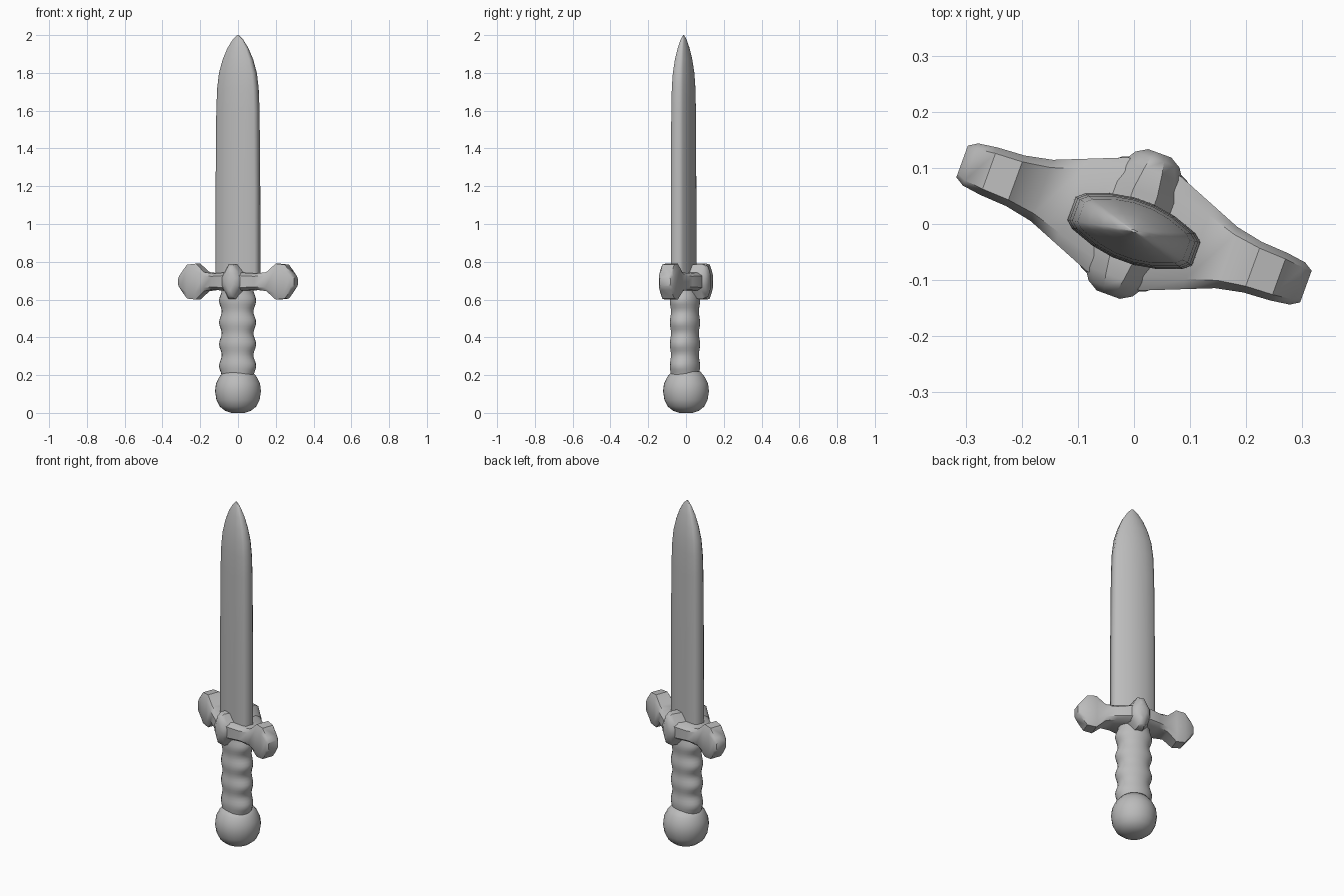
import bpy
import bmesh
import math
from mathutils import Matrix

cube = bpy.data.objects.get("Cube")
if cube:
    bpy.data.objects.remove(cube, do_unlink=True)

# One plain grey for the whole dagger
grey = bpy.data.materials.new("plain grey")
grey.use_nodes = True
colour = (0.5, 0.5, 0.5, 1)
grey.diffuse_color = colour
grey.node_tree.nodes["Principled BSDF"].inputs["Base Color"].default_value = colour

# The dagger is turned slightly about its long axis
TURN = Matrix.Rotation(math.radians(-20), 4, "Z")


def loft(name, rings, angle=40):
    """Skin a list of equal-length rings and cap both ends."""
    bm = bmesh.new()
    loops = [[bm.verts.new(p) for p in ring] for ring in rings]
    n = len(loops[0])
    for a, b in zip(loops, loops[1:]):
        for i in range(n):
            j = (i + 1) % n
            bm.faces.new((a[i], a[j], b[j], b[i]))
    bm.faces.new(loops[0])
    bm.faces.new(loops[-1])
    bmesh.ops.recalc_face_normals(bm, faces=bm.faces)
    bm.transform(TURN)
    mesh = bpy.data.meshes.new(name)
    bm.to_mesh(mesh)
    bm.free()
    mesh.materials.append(grey)
    obj = bpy.data.objects.new(name, mesh)
    bpy.context.collection.objects.link(obj)
    bpy.ops.object.select_all(action="DESELECT")
    obj.select_set(True)
    bpy.context.view_layer.objects.active = obj
    bpy.ops.object.shade_smooth_by_angle(angle=math.radians(angle))
    return obj


def four_way(quarter):
    """Mirror a quarter outline, running from +x towards +y, to a full loop."""
    half = quarter + [(-x, y) for x, y in reversed(quarter)]
    return half + [(-x, -y) for x, y in half]


def circle(n):
    return [(math.cos(math.tau * i / n), math.sin(math.tau * i / n)) for i in range(n)]


# Blade: blunt-edged lens section, drawn in to a rounded point
section = four_way([(0.119, 0.022), (0.105, 0.034), (0.06, 0.05), (0.02, 0.057)])
blade_steps = [(0.68, 1), (1.2, 0.99), (1.6, 0.96), (1.72, 0.92), (1.8, 0.84),
               (1.87, 0.68), (1.93, 0.47), (1.975, 0.24), (2.0, 0.04)]
loft("blade", [[(x * s + 0.004, y * s - 0.012, z) for x, y in section]
               for z, s in blade_steps], 50)

# Crossguard: thick in the middle, flaring to a diamond at each end
arm = [(0.326, 0.03, 0.025), (0.31, 0.04, 0.045), (0.275, 0.045, 0.09),
       (0.225, 0.048, 0.095), (0.175, 0.058, 0.05), (0.12, 0.08, 0.043),
       (0.05, 0.108, 0.048)]
stations = arm + [(-x, y, z) for x, y, z in reversed(arm)]
bar = four_way([(1, 0.65), (0.75, 1)])
loft("crossguard", [[(x, u * hy, 0.695 + v * hz) for u, v in bar]
                    for x, hy, hz in stations], 40)

# Lozenge boss running through the middle of the guard to both faces
lozenge = four_way([(1, 0.25), (0.75, 0.5), (0.3, 1)])
face = [(0.134, 0.022, 0.045), (0.122, 0.042, 0.078), (0.1, 0.056, 0.092),
        (0.06, 0.075, 0.09)]
depths = face + [(-y, a, b) for y, a, b in reversed(face)]
loft("guard_boss", [[(u * a, y, 0.695 + v * b) for u, v in lozenge]
                    for y, a, b in depths], 50)

# Grip: oval, with finger swells strongest along the edges
grip_rings = []
for k in range(33):
    z = 0.15 + 0.52 * k / 32
    swell = 0.008 * math.sin(math.tau * (z - 0.22) / 0.115)
    grip_rings.append([(c * (0.093 + swell * abs(c)), s * (0.075 + 0.4 * swell) - 0.006, z)
                       for c, s in circle(24)])
loft("grip", grip_rings, 60)

# Pommel: ball with a slightly flattened foot
pommel_profile = [(0, 0.035), (0.012, 0.07), (0.035, 0.098), (0.07, 0.115), (0.115, 0.122),
                  (0.155, 0.117), (0.19, 0.1), (0.22, 0.075)]
loft("pommel", [[(c * r, s * r, z) for c, s in circle(24)]
                for z, r in pommel_profile], 60)
